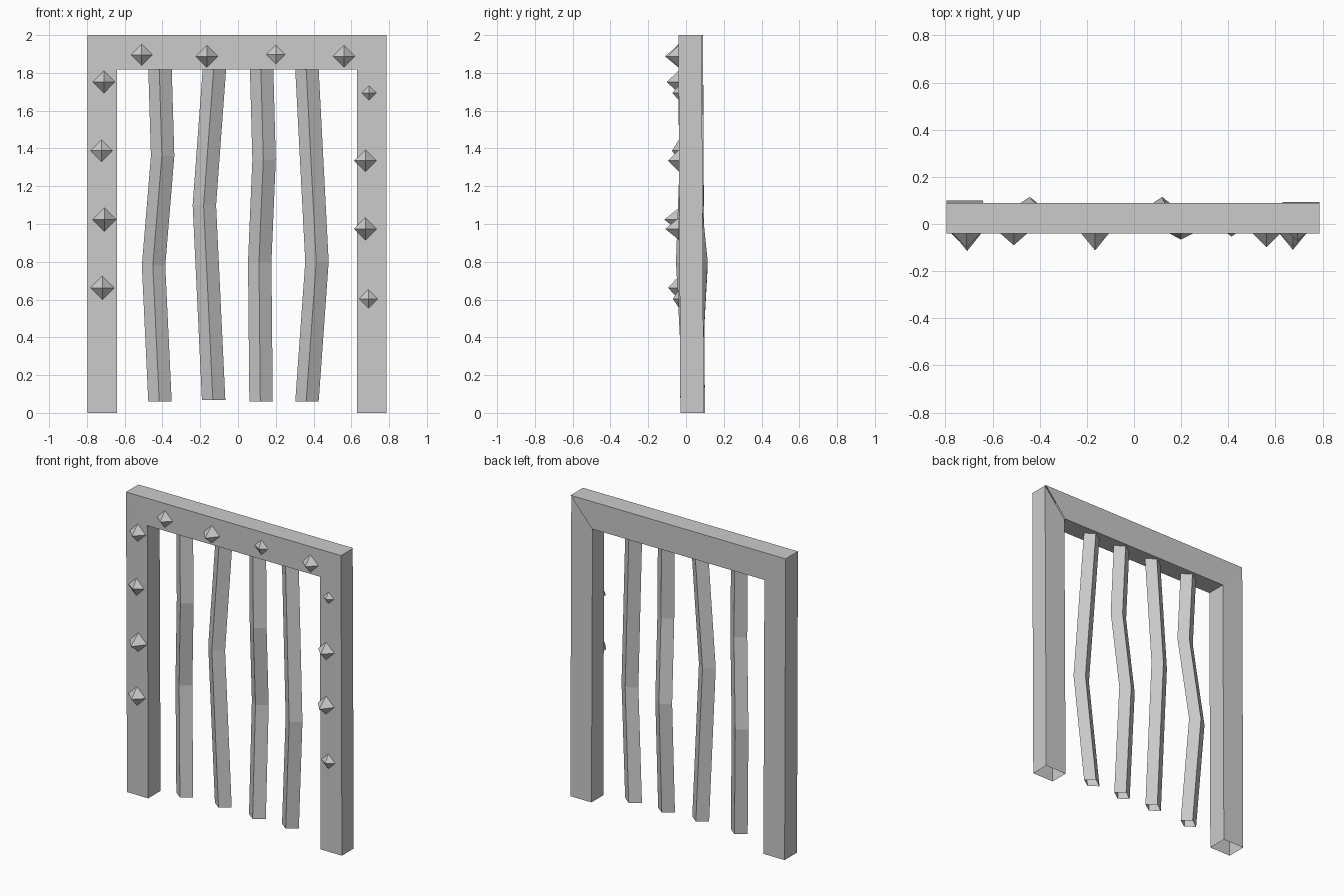
import bpy
import bmesh

cube = bpy.data.objects.get("Cube")
if cube:
    bpy.data.objects.remove(cube, do_unlink=True)

# Single flat metal colour
GREY = (0.6, 0.6, 0.6, 1.0)
metal = bpy.data.materials.new("grey_metal")
metal.use_nodes = True
metal.diffuse_color = GREY
metal.node_tree.nodes["Principled BSDF"].inputs["Base Color"].default_value = GREY


def finish(name, bm):
    bmesh.ops.recalc_face_normals(bm, faces=bm.faces)
    mesh = bpy.data.meshes.new(name)
    bm.to_mesh(mesh)
    bm.free()
    mesh.materials.append(metal)
    obj = bpy.data.objects.new(name, mesh)
    bpy.context.collection.objects.link(obj)
    return obj


def tube(name, rings):
    """Open-ended tube through a list of four-point rings."""
    bm = bmesh.new()
    loops = [[bm.verts.new(p) for p in ring] for ring in rings]
    for a, b in zip(loops, loops[1:]):
        for i in range(4):
            j = (i + 1) % 4
            bm.faces.new((a[i], a[j], b[j], b[i]))
    return finish(name, bm)


def frame_ring(inner, outer, front, back):
    """Rectangular section between an inner and an outer (x, z) point."""
    return [(inner[0], front, inner[1]), (outer[0], front, outer[1]),
            (outer[0], back, outer[1]), (inner[0], back, inner[1])]


# Door frame: mitred beam and two legs, each leaning back slightly
TOP, UNDER, FRONT, BACK = 2.0, 1.818, -0.04, 0.09
right_x, left_x = (-0.64, -0.796), (0.63, 0.786)


def corner(xs, back):
    return frame_ring((xs[0], UNDER), (xs[1], TOP), FRONT, back)


def foot(xs, back):
    return frame_ring((xs[0], 0), (xs[1], 0), FRONT + 0.01, back)


tube("top_beam", [corner(right_x, BACK), corner(left_x, BACK)])
tube("right_leg", [foot(right_x, 0.1), corner(right_x, BACK)])
tube("left_leg", [foot(left_x, 0.094), corner(left_x, 0.083)])

# Bent bars with a diamond section: (x, y, z) along each centre line
HALF_W, HALF_D = 0.062, 0.045
bars = {
    "bar_1": [(-0.414, 0.03, 1.86), (-0.399, 0.015, 1.36),
              (-0.447, 0.07, 0.78), (-0.413, 0.03, 0.06)],
    "bar_2": [(-0.122, 0.03, 1.86), (-0.178, 0.03, 1.1), (-0.129, 0.03, 0.068)],
    "bar_3": [(0.124, 0.03, 1.86), (0.138, 0.015, 1.34),
              (0.115, 0.07, 0.8), (0.122, 0.03, 0.06)],
    "bar_4": [(0.363, 0.03, 1.86), (0.418, -0.008, 0.8), (0.365, 0.03, 0.06)],
}
for name, path in bars.items():
    tube(name, [[(x - HALF_W, y, z), (x - 0.004, y - HALF_D, z),
                 (x + HALF_W, y, z), (x + 0.004, y + HALF_D, z)]
                for x, y, z in path])


def stud(name, x, z, radius, height):
    """Four-sided pyramid pointing forward."""
    bm = bmesh.new()
    base_y = FRONT + 0.004
    base = [bm.verts.new((x + dx * radius, base_y, z + dz * radius))
            for dx, dz in ((-1, 0), (0, -1), (1, 0), (0, 1))]
    tip = bm.verts.new((x, FRONT - height, z))
    bm.faces.new(base)
    for i in range(4):
        bm.faces.new((base[i], base[(i + 1) % 4], tip))
    finish(name, bm)


# Pyramid studs: (x, z, radius, height)
studs = {
    "beam_stud": [(-0.51, 1.896, 0.062, 0.05), (-0.165, 1.888, 0.062, 0.072),
                  (0.2, 1.898, 0.058, 0.026), (0.562, 1.888, 0.062, 0.058)],
    "right_leg_stud": [(-0.71, 1.752, 0.062, 0.062), (-0.722, 1.388, 0.06, 0.034),
                       (-0.708, 1.023, 0.063, 0.075), (-0.718, 0.662, 0.063, 0.055)],
    "left_leg_stud": [(0.694, 1.694, 0.042, 0.032), (0.675, 1.335, 0.06, 0.056),
                      (0.674, 0.974, 0.06, 0.07), (0.69, 0.604, 0.05, 0.03)],
}
for name, items in studs.items():
    for i, item in enumerate(items, 1):
        stud(f"{name}_{i}", *item)
